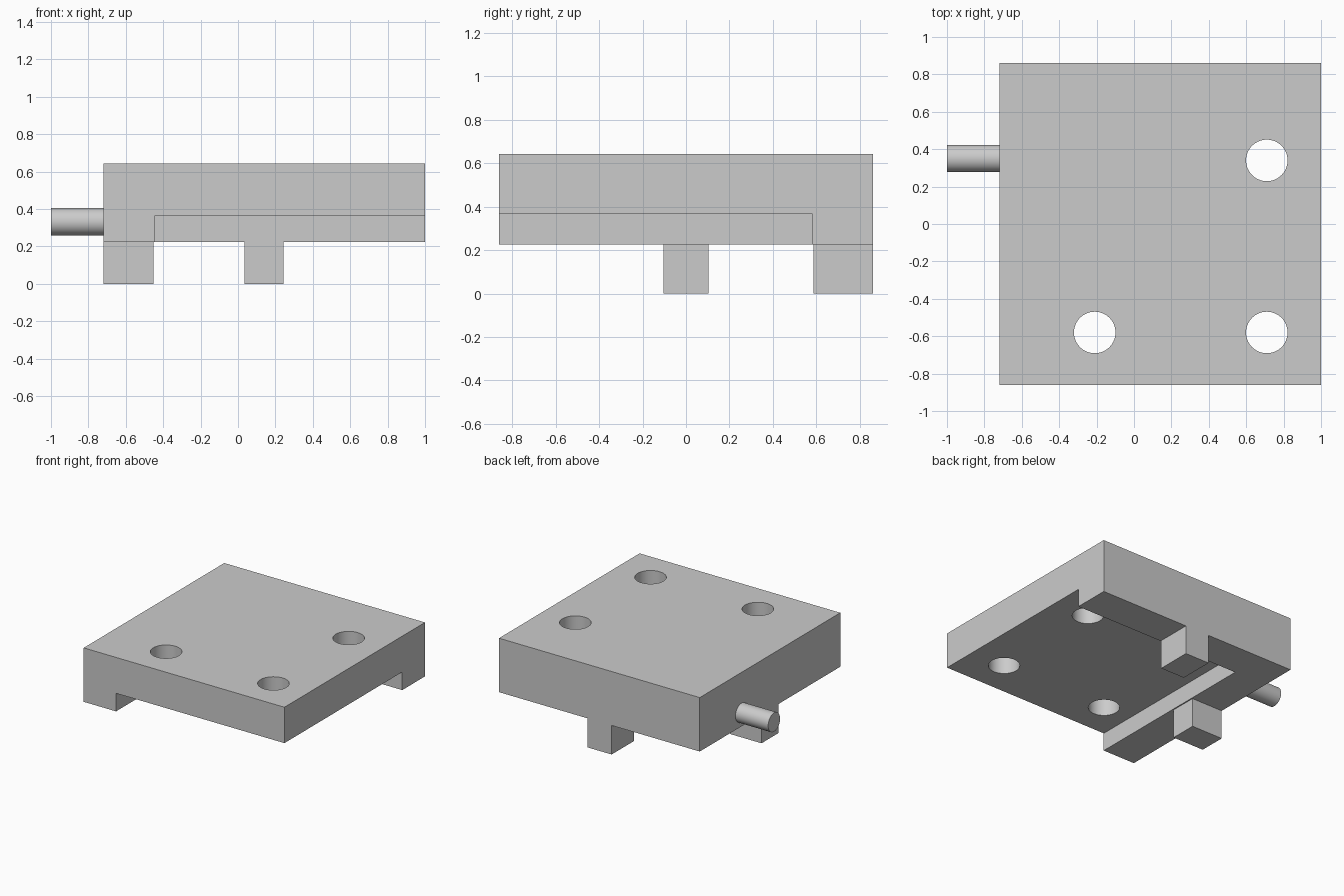
import bpy
from math import pi, radians

cube = bpy.data.objects.get("Cube")
if cube:
    bpy.data.objects.remove(cube, do_unlink=True)

grey = bpy.data.materials.new("plain grey")
grey.use_nodes = True
colour = (0.6, 0.6, 0.6, 1)
grey.diffuse_color = colour
grey.node_tree.nodes["Principled BSDF"].inputs["Base Color"].default_value = colour


def box(name, low, high):
    centre = [(a + b) / 2 for a, b in zip(low, high)]
    bpy.ops.mesh.primitive_cube_add(size=1, location=centre)
    ob = bpy.context.object
    ob.name = name
    ob.scale = [b - a for a, b in zip(low, high)]
    bpy.ops.object.transform_apply(location=False, rotation=False, scale=True)
    ob.data.materials.append(grey)
    return ob


def cylinder(name, radius, depth, centre, rotation=(0, 0, 0)):
    bpy.ops.mesh.primitive_cylinder_add(vertices=64, radius=radius, depth=depth,
                                        location=centre, rotation=rotation)
    ob = bpy.context.object
    ob.name = name
    ob.data.materials.append(grey)
    return ob


def cut(target, cutter):
    mod = target.modifiers.new("cut", 'BOOLEAN')
    mod.operation = 'DIFFERENCE'
    mod.solver = 'EXACT'
    mod.object = cutter
    cutter.hide_render = True
    bpy.context.view_layer.objects.active = target
    bpy.ops.object.modifier_apply(modifier=mod.name)
    bpy.data.objects.remove(cutter, do_unlink=True)


def smooth(ob):
    bpy.ops.object.select_all(action='DESELECT')
    ob.select_set(True)
    bpy.context.view_layer.objects.active = ob
    bpy.ops.object.shade_smooth_by_angle(angle=radians(30))


LEFT, RIGHT, HALF_Y = -0.72, 1.0, 0.86
BASE, STEP, TOP = 0.225, 0.365, 0.643

# Block with an L-shaped rim left underneath by the recess
block = box("block", (LEFT, -HALF_Y, BASE), (RIGHT, HALF_Y, TOP))
cut(block, box("recess_cutter", (-0.443, -1.2, 0), (1.3, 0.582, STEP)))

# Three through holes
for x, y in ((0.71, 0.34), (0.71, -0.58), (-0.21, -0.58)):
    cut(block, cylinder("hole_cutter", 0.111, 1, (x, y, 0.5)))
smooth(block)

# Feet under the rim
box("side_foot", (LEFT, -0.104, 0), (-0.452, 0.104, BASE))
box("back_foot", (0.035, 0.588, 0), (0.243, HALF_Y, BASE))

# Rod sticking out of the side
smooth(cylinder("side_rod", 0.073, LEFT + 1, ((LEFT - 1) / 2, 0.35, 0.332), (0, pi / 2, 0)))
